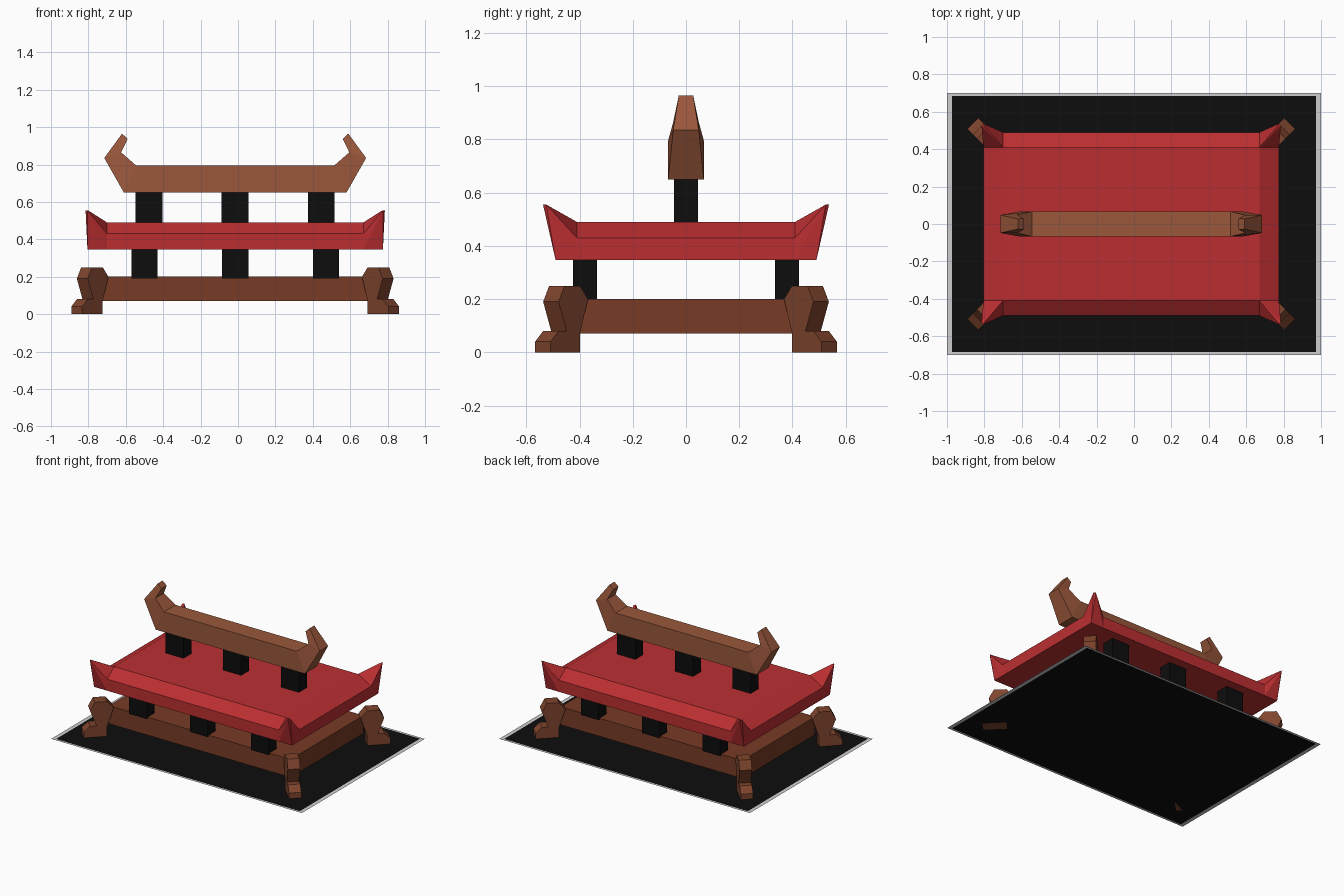
import bpy, bmesh
from mathutils import Vector

if "Cube" in bpy.data.objects:
    bpy.data.objects.remove(bpy.data.objects["Cube"])

CX = -0.015  # the building sits slightly left of the plate centre
SIGNS = [(sx, sy) for sx in (-1, 1) for sy in (-1, 1)]


def material(name, r, g, b):
    m = bpy.data.materials.new(name)
    m.diffuse_color = (r, g, b, 1)
    m.use_nodes = True
    m.node_tree.nodes["Principled BSDF"].inputs["Base Color"].default_value = m.diffuse_color
    return m


RED = material("roof red", 0.50, 0.028, 0.031)
RIDGE = material("light brown", 0.32, 0.095, 0.043)
BASE = material("dark brown", 0.185, 0.044, 0.019)
FOOT = material("mid brown", 0.21, 0.058, 0.026)
BLACK = material("black", 0.004, 0.004, 0.004)
GREY = material("pale grey", 0.62, 0.62, 0.62)


def finish(name, bm, *mats):
    bmesh.ops.recalc_face_normals(bm, faces=bm.faces[:])
    me = bpy.data.meshes.new(name)
    bm.to_mesh(me)
    bm.free()
    for m in mats:
        me.materials.append(m)
    ob = bpy.data.objects.new(name, me)
    bpy.context.collection.objects.link(ob)
    return ob


def box(name, mat, x, y, z0, z1, sx, sy):
    bm = bmesh.new()
    bmesh.ops.create_cube(bm, size=1)
    bmesh.ops.scale(bm, vec=(sx, sy, z1 - z0), verts=bm.verts)
    bmesh.ops.translate(bm, vec=(x, y, (z0 + z1) / 2), verts=bm.verts)
    return finish(name, bm, mat)


def hull(name, mat, points):
    bm = bmesh.new()
    for p in points:
        bm.verts.new(p)
    bmesh.ops.convex_hull(bm, input=bm.verts[:])
    bmesh.ops.dissolve_limit(bm, angle_limit=0.01, verts=bm.verts[:], edges=bm.edges[:])
    return finish(name, bm, mat)


# Flat ground plate: black field with a pale border
bm = bmesh.new()
rings = [[bm.verts.new((sx * x, sy * y, 0)) for sx, sy in ((-1, -1), (1, -1), (1, 1), (-1, 1))]
         for x, y in ((1.0, 0.70), (0.972, 0.684))]
bm.faces.new(rings[1])
for i in range(4):
    j = (i + 1) % 4
    bm.faces.new((rings[0][i], rings[0][j], rings[1][j], rings[1][i])).material_index = 1
finish("ground_plate", bm, BLACK, GREY)

# Base block and black posts
box("base_block", BASE, CX, 0, 0.07, 0.20, 1.45, 0.83)
for i in (-1, 0, 1):
    for sy in (-1, 1):
        box("lower_post", BLACK, CX + i * 0.485, sy * 0.38, 0.19, 0.35, 0.14, 0.09)
    box("upper_post", BLACK, CX + i * 0.46, 0, 0.48, 0.66, 0.144, 0.09)

# Diagonal clawed feet: (outward offset, z) profile extruded sideways
FOOT_PROFILE = [(0.0125, 0), (0.1225, 0), (0.1225, 0.04), (0.0925, 0.08), (0.0625, 0.08),
                (0.0925, 0.19), (0.070, 0.25), (0.012, 0.25), (-0.018, 0.20), (0.0125, 0.07)]
for sx, sy in SIGNS:
    bm = bmesh.new()
    w = 0.029
    sides = [[bm.verts.new((CX + sx * (0.725 + s + k), sy * (0.415 + s - k), z))
              for s, z in FOOT_PROFILE] for k in (-w, w)]
    n = len(FOOT_PROFILE)
    for side in sides:
        bm.faces.new(side)
    for i in range(n):
        j = (i + 1) % n
        bm.faces.new((sides[0][i], sides[0][j], sides[1][j], sides[1][i]))
    finish("corner_foot", bm, FOOT)

# Roof slab with a sloped shoulder
hull("roof_slab", RED, [(CX + sx * x, sy * y, z) for sx, sy in SIGNS
                        for x, y, z in ((0.79, 0.49, 0.347), (0.79, 0.49, 0.43), (0.685, 0.41, 0.49))])

# Upturned horn on each roof corner
HORN = [(0.685, 0.49, 0.347), (0.685, 0.49, 0.43), (0.685, 0.41, 0.49), (0.685, 0.41, 0.347),
        (0.79, 0.41, 0.347), (0.79, 0.41, 0.43), (0.79, 0.49, 0.347),
        (0.80, 0.525, 0.555), (0.79, 0.537, 0.555), (0.782, 0.522, 0.552)]
for sx, sy in SIGNS:
    hull("roof_horn", RED, [(CX + sx * x, sy * y, z) for x, y, z in HORN])

# Ridge beam: lofted sections (outer x, z, half width, inner x, z, half width)
HALF = [(0.605, 0.965, 0.027, 0.575, 0.937, 0.030),
        (0.70, 0.835, 0.048, 0.61, 0.865, 0.048),
        (0.595, 0.65, 0.067, 0.53, 0.795, 0.067)]
sections = [(-1, s) for s in HALF] + [(1, s) for s in reversed(HALF)]
bm = bmesh.new()
loops = []
for sx, (xo, zo, wo, xi, zi, wi) in sections:
    loops.append([bm.verts.new((CX + sx * x, y, z)) for x, y, z in
                  ((xo, -wo, zo), (xo, wo, zo), (xi, wi, zi), (xi, -wi, zi))])
for a, b in zip(loops, loops[1:]):
    for i in range(4):
        j = (i + 1) % 4
        bm.faces.new((a[i], a[j], b[j], b[i]))
bm.faces.new(loops[0])
bm.faces.new(loops[-1])
finish("ridge_beam", bm, RIDGE)
